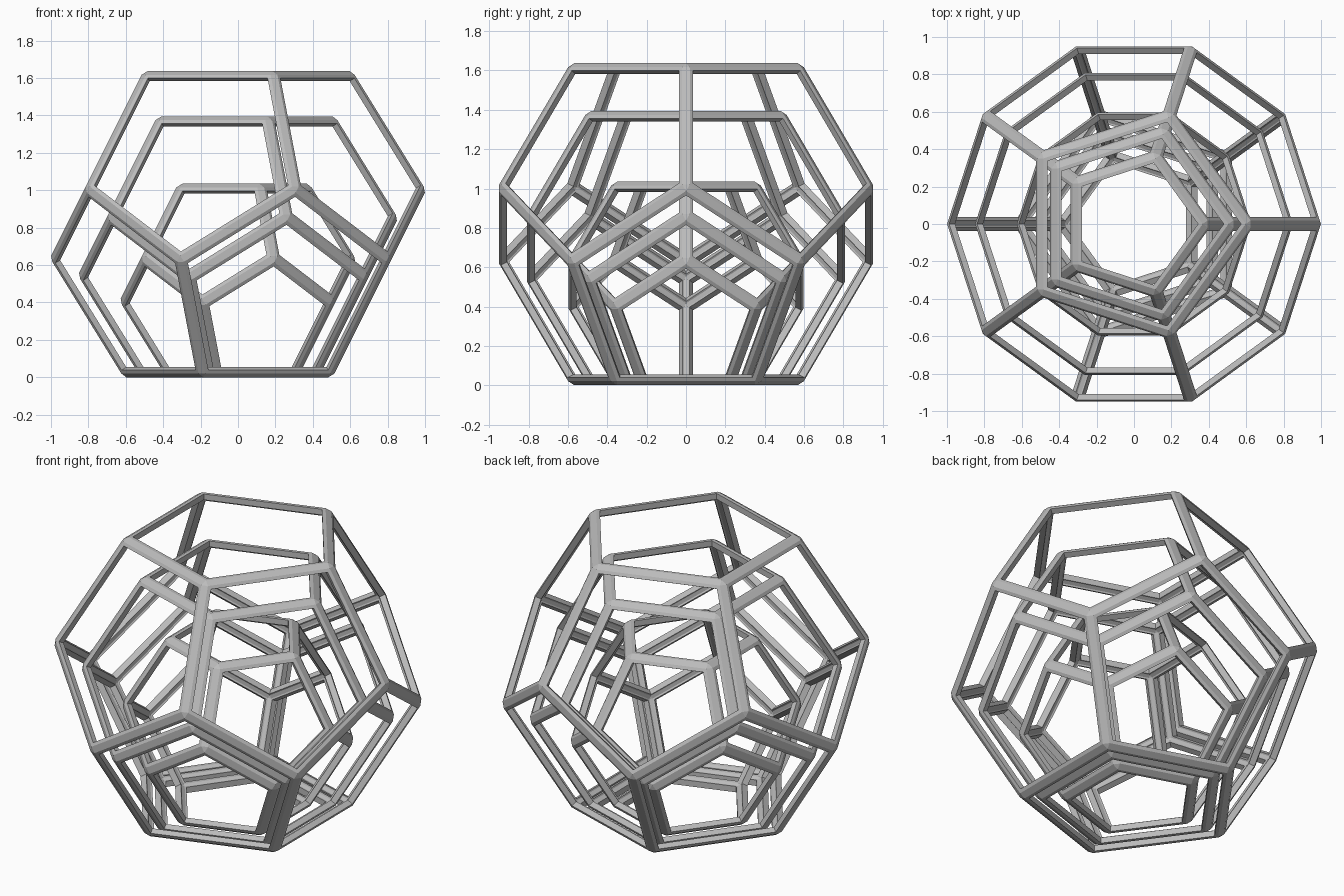
import bpy, bmesh
from math import sin, cos, radians

cube = bpy.data.objects.get("Cube")
if cube:
    bpy.data.objects.remove(cube, do_unlink=True)

PHI = (1 + 5 ** 0.5) / 2

grey = bpy.data.materials.new("plain_grey")
grey.use_nodes = True
COLOUR = (0.5, 0.5, 0.5, 1)
grey.diffuse_color = COLOUR
grey.node_tree.nodes["Principled BSDF"].inputs["Base Color"].default_value = COLOUR


def frame(name, height, chamfer=0.0226, strip=0.02, depth=0.035):
    """Open dodecahedron frame with chamfered bars, standing on z = 0."""
    r = height / PHI
    rings = [(r / PHI, 1, 0), (r, 1 / PHI ** 3, 0),
             (r, -1 / PHI ** 3, 36), (r / PHI, -1, 36)]
    bm = bmesh.new()
    for radius, level, turn in rings:
        z = height / 2 * (1 + level)
        for k in range(5):
            a = radians(72 * k + turn)
            bm.verts.new((radius * cos(a), radius * sin(a), z))
    bmesh.ops.convex_hull(bm, input=bm.verts[:])
    bmesh.ops.dissolve_limit(bm, angle_limit=0.05, verts=bm.verts[:], edges=bm.edges[:])
    # chamfer the bars, then open each pentagon
    bmesh.ops.bevel(bm, geom=bm.edges[:], offset=chamfer, segments=1,
                    affect='EDGES', profile=0.5)
    pentagons = [f for f in bm.faces if len(f.verts) == 5]
    bmesh.ops.inset_individual(bm, faces=pentagons, thickness=strip, use_even_offset=True)
    bmesh.ops.delete(bm, geom=pentagons, context='FACES')
    bmesh.ops.recalc_face_normals(bm, faces=bm.faces[:])
    mesh = bpy.data.meshes.new(name)
    bm.to_mesh(mesh)
    bm.free()
    mesh.materials.append(grey)
    obj = bpy.data.objects.new(name, mesh)
    bpy.context.collection.objects.link(obj)
    shell = obj.modifiers.new("bar_depth", 'SOLIDIFY')
    shell.thickness = depth
    shell.offset = -1
    shell.use_even_offset = True
    return obj


# three nested frames sharing the same floor
frame("outer_frame", 1.637)
frame("middle_frame", 1.395)
frame("inner_frame", 1.035)
